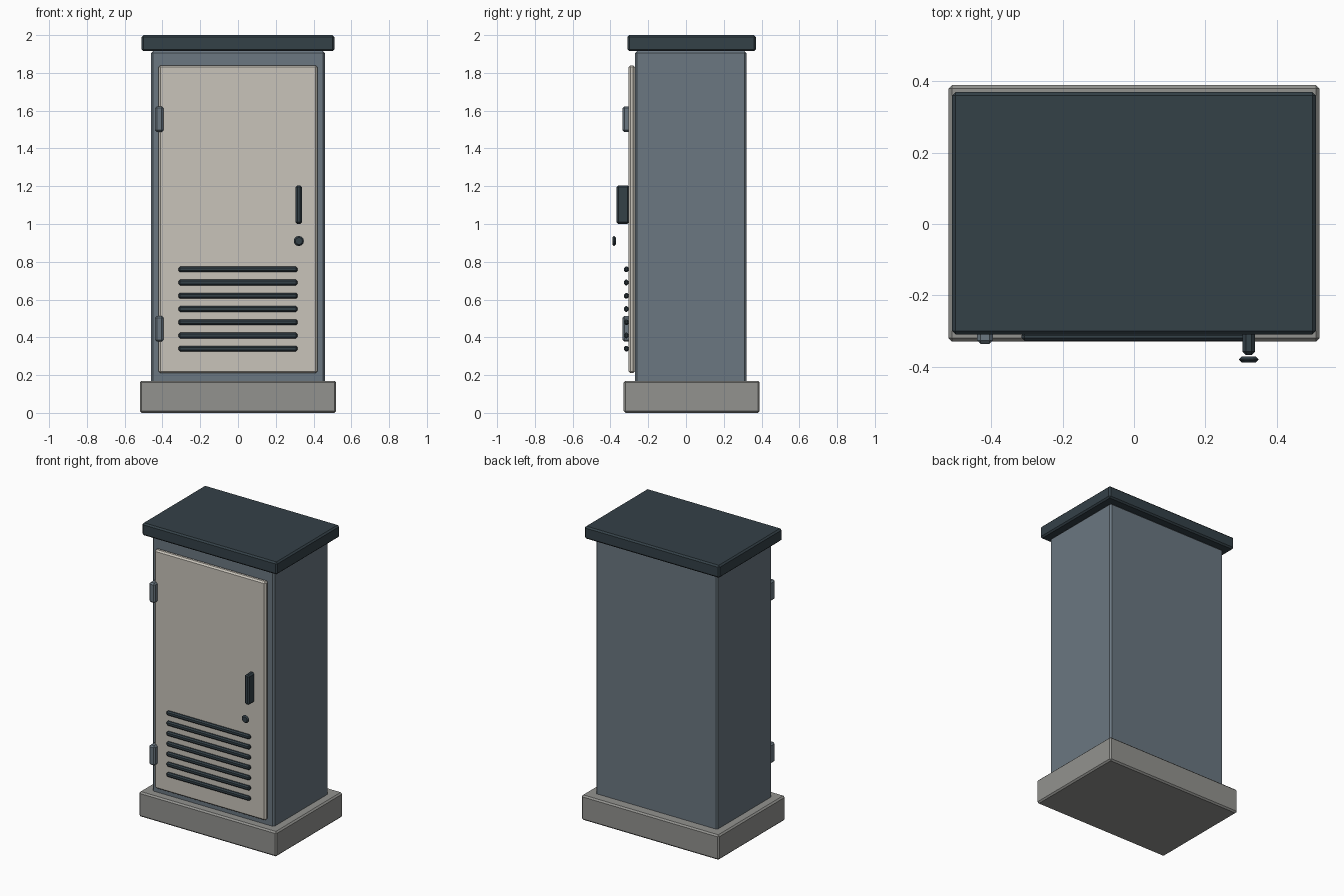
import bpy

default = bpy.data.objects.get("Cube")
if default:
    bpy.data.objects.remove(default, do_unlink=True)


def material(name, r, g, b):
    m = bpy.data.materials.new(name)
    m.use_nodes = True
    m.diffuse_color = (r, g, b, 1)
    node = next(n for n in m.node_tree.nodes if n.type == 'BSDF_PRINCIPLED')
    node.inputs["Base Color"].default_value = (r, g, b, 1)
    return m


concrete = material("concrete grey", 0.29, 0.29, 0.275)
steel = material("blue grey steel", 0.145, 0.185, 0.22)
cream = material("warm light grey", 0.58, 0.55, 0.49)
dark = material("dark slate", 0.034, 0.052, 0.064)


def finish(ob, name, mat, bevel):
    """Name and colour a part, then chamfer its edges."""
    ob.name = ob.data.name = name
    ob.data.materials.append(mat)
    mod = ob.modifiers.new("Chamfer", 'BEVEL')
    mod.width = bevel
    mod.segments = 1
    mod.limit_method = 'ANGLE'
    mod.angle_limit = 0.7
    return ob


def box(name, mat, x, y, z, bevel=0.01):
    """Chamfered box given its (low, high) range on each axis."""
    ranges = (x, y, z)
    bpy.ops.mesh.primitive_cube_add(size=1, location=[(a + b) / 2 for a, b in ranges])
    ob = bpy.context.object
    ob.scale = [b - a for a, b in ranges]
    bpy.ops.object.transform_apply(location=False, rotation=False, scale=True)
    return finish(ob, name, mat, bevel)


# Main housing
box("plinth", concrete, (-0.52, 0.52), (-0.33, 0.39), (0, 0.17))
box("cabinet_body", steel, (-0.46, 0.46), (-0.27, 0.32), (0.16, 1.915))
box("roof", dark, (-0.51, 0.51), (-0.31, 0.37), (1.915, 2.0))
box("door", cream, (-0.42, 0.42), (-0.305, -0.27), (0.21, 1.84))

# Hinges
for name, z in (("lower_hinge", 0.445), ("upper_hinge", 1.555)):
    box(name, steel, (-0.44, -0.395), (-0.336, -0.27), (z - 0.068, z + 0.068))

# Vent slats
for i in range(7):
    z = 0.34 + i * 0.07
    box(f"vent_slat_{i + 1}", dark, (-0.315, 0.315), (-0.328, -0.304),
        (z - 0.015, z + 0.015), 0.008)

# Handle and lock
box("handle", dark, (0.304, 0.339), (-0.368, -0.3), (1.0, 1.205))
bpy.ops.mesh.primitive_cylinder_add(vertices=12, radius=0.027, depth=0.018,
                                    location=(0.322, -0.38, 0.91),
                                    rotation=(1.5708, 0, 0))
finish(bpy.context.object, "lock", dark, 0.008)
